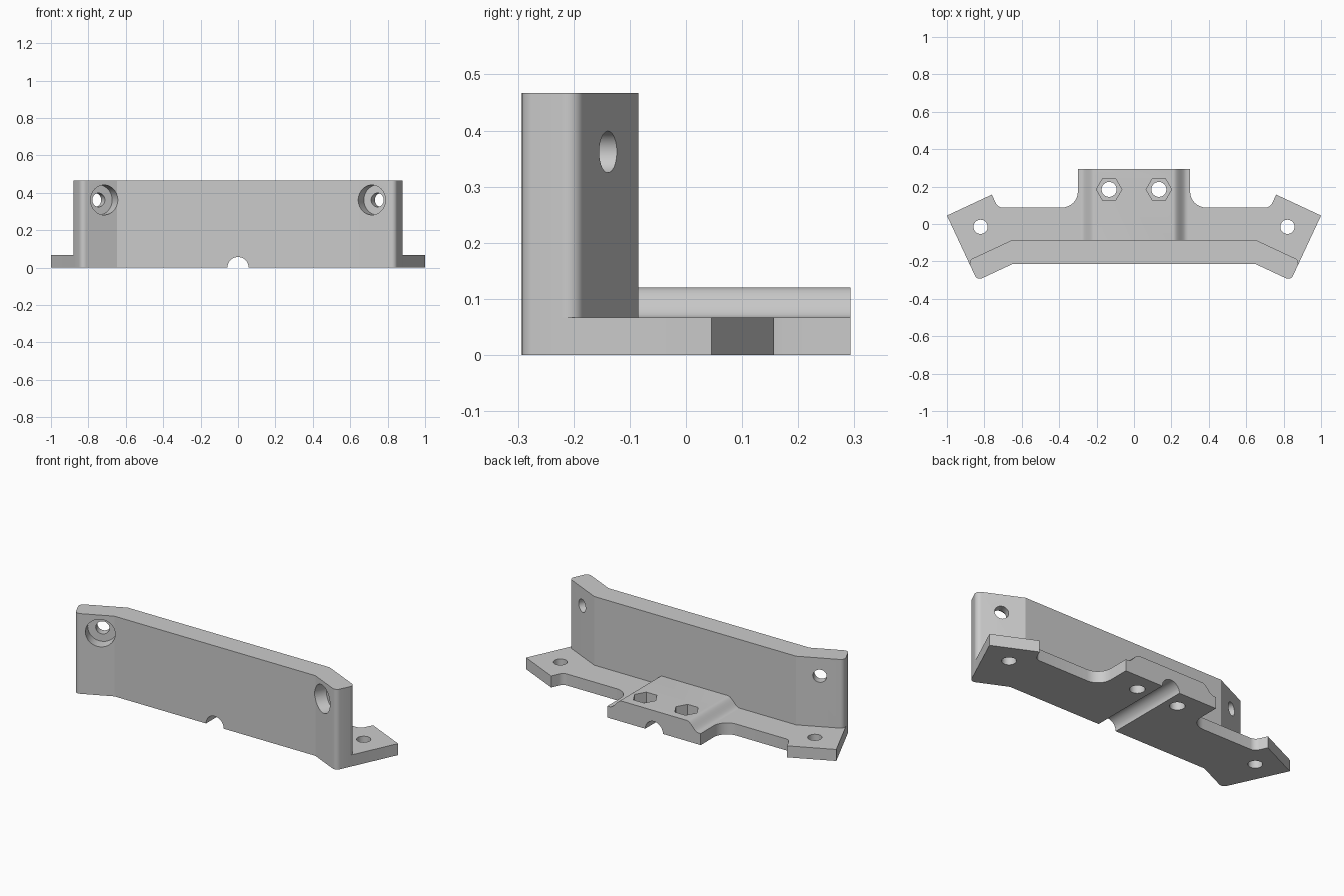
import bpy, bmesh
from math import sin, cos, tan, pi, radians
from mathutils import Vector, Matrix

cube = bpy.data.objects.get("Cube")
if cube:
    bpy.data.objects.remove(cube)

grey = bpy.data.materials.new("plain grey")
grey.use_nodes = True
colour = (0.6, 0.6, 0.6, 1)
grey.diffuse_color = colour
grey.node_tree.nodes["Principled BSDF"].inputs["Base Color"].default_value = colour

PLATE, RAISED, TOP = 0.067, 0.12, 0.467


def prism(name, points, length, matrix=Matrix()):
    """Extrude a closed 2D outline along local z."""
    bm = bmesh.new()
    face = bm.faces.new([bm.verts.new((p[0], p[1], 0)) for p in points])
    grown = bmesh.ops.extrude_face_region(bm, geom=[face])["geom"]
    bmesh.ops.translate(bm, vec=(0, 0, length),
                        verts=[g for g in grown if isinstance(g, bmesh.types.BMVert)])
    bm.transform(matrix)
    bmesh.ops.recalc_face_normals(bm, faces=bm.faces)
    mesh = bpy.data.meshes.new(name)
    bm.to_mesh(mesh)
    bm.free()
    mesh.materials.append(grey)
    obj = bpy.data.objects.new(name, mesh)
    bpy.context.collection.objects.link(obj)
    return obj


def ngon(radius, sides):
    return [(radius * cos(2 * pi * i / sides), radius * sin(2 * pi * i / sides))
            for i in range(sides)]


def mirrored_outline(half, steps=8):
    """Mirror (x, y, radius) corners across x = 0 and round them."""
    corners = half + [(-x, y, r) for x, y, r in reversed(half)]
    out = []
    for i, (x, y, r) in enumerate(corners):
        p = Vector((x, y))
        if not r:
            out.append(p)
            continue
        u = (Vector(corners[i - 1][:2]) - p).normalized()
        v = (Vector(corners[(i + 1) % len(corners)][:2]) - p).normalized()
        half_angle = u.angle(v) / 2
        centre = p + (u + v).normalized() * r / sin(half_angle)
        reach = r / tan(half_angle)
        a = (p + u * reach - centre).normalized()
        b = (p + v * reach - centre).normalized()
        out += [centre + a.slerp(b, k / steps) * r for k in range(steps + 1)]
    return out


def boolean(target, other, operation):
    mod = target.modifiers.new(operation.lower(), "BOOLEAN")
    mod.operation, mod.solver, mod.object = operation, "EXACT", other
    bpy.context.view_layer.objects.active = target
    bpy.ops.object.modifier_apply(modifier=mod.name)
    bpy.data.objects.remove(other)


# Base plate with swept ears and a rear tongue
bracket = prism("mounting_bracket", mirrored_outline([
    (0.647, -0.213, 0), (0.838, -0.302, 0.028), (1.0, 0.045, 0), (0.76, 0.157, 0),
    (0.728, 0.088, 0.04), (0.30, 0.088, 0.085), (0.30, 0.293, 0)]), PLATE)

# Upright wall with angled ends
wall = prism("wall", mirrored_outline([
    (0.647, -0.213, 0), (0.838, -0.302, 0.028), (0.8875, -0.196, 0.028),
    (0.65, -0.085, 0)]), TOP)
boolean(bracket, wall, "UNION")

# Raised tongue with smooth ramps at both sides
along_y = Matrix.Translation((0, 0.293, 0)) @ Matrix.Rotation(radians(90), 4, "X")
ramp = [(0.285 - 0.075 * k / 10, PLATE + (RAISED - PLATE) * (1 - cos(pi * k / 10)) / 2)
        for k in range(11)]
profile = [(0.285, 0.03)] + ramp
profile += [(-x, z) for x, z in reversed(profile)]
boolean(bracket, prism("raised_tongue", profile, 0.42, along_y), "UNION")

# Half-round channel along the underside
channel_axis = Matrix.Translation((0, 0.5, 0)) @ Matrix.Rotation(radians(90), 4, "X")
boolean(bracket, prism("channel_cutter", ngon(0.057, 48), 1, channel_axis), "DIFFERENCE")

for side in (-1, 1):
    # Ear holes, tongue holes and hexagonal nut pockets
    for x, y, z, radius, sides in ((0.82, -0.015, -0.1, 0.038, 32),
                                   (0.133, 0.185, -0.1, 0.04, 32),
                                   (0.133, 0.185, 0.06, 0.068, 6)):
        place = Matrix.Translation((side * x, y, z))
        boolean(bracket, prism("hole_cutter", ngon(radius, sides), 0.3, place), "DIFFERENCE")
    # Counterbored screw holes square to the angled wall ends
    axis = Vector((-0.423 * side, -0.906, 0)).normalized()
    turn = axis.to_track_quat("Z", "Y").to_matrix().to_4x4()
    inner = Vector((0.765 * side, -0.139, 0.362))
    for start, radius in ((-0.1, 0.037), (0.047, 0.08)):
        place = Matrix.Translation(inner + axis * start) @ turn
        boolean(bracket, prism("screw_cutter", ngon(radius, 40), 0.3, place), "DIFFERENCE")

bpy.ops.object.select_all(action="DESELECT")
bracket.select_set(True)
bpy.context.view_layer.objects.active = bracket
bpy.ops.object.shade_smooth_by_angle(angle=radians(24))
